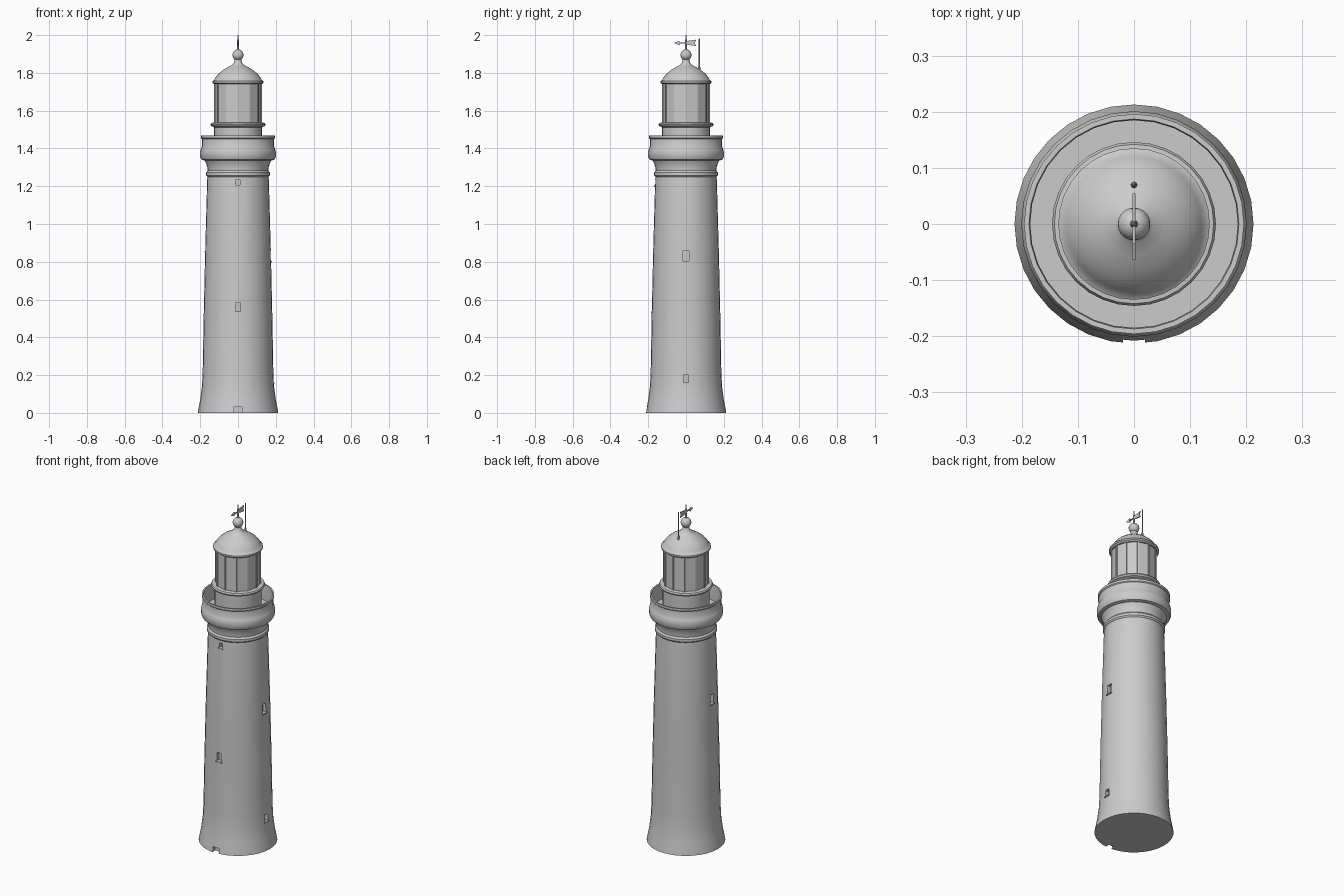
import bpy, bmesh, math
from mathutils import Matrix, Vector

cube = bpy.data.objects.get("Cube")
if cube:
    bpy.data.objects.remove(cube, do_unlink=True)

stone = bpy.data.materials.new("grey_stone")
stone.use_nodes = True
GREY = (0.6, 0.6, 0.6, 1)
stone.diffuse_color = GREY
stone.node_tree.nodes["Principled BSDF"].inputs["Base Color"].default_value = GREY


def finish(name, bm, smooth=False):
    bmesh.ops.recalc_face_normals(bm, faces=bm.faces)
    mesh = bpy.data.meshes.new(name)
    bm.to_mesh(mesh)
    bm.free()
    mesh.materials.append(stone)
    obj = bpy.data.objects.new(name, mesh)
    bpy.context.collection.objects.link(obj)
    if smooth:
        shade(obj)
    return obj


def shade(obj):
    bpy.ops.object.select_all(action='DESELECT')
    obj.select_set(True)
    bpy.context.view_layer.objects.active = obj
    bpy.ops.object.shade_smooth_by_angle(angle=math.radians(32))


def lathe(name, profile, sides=32, smooth=True):
    """Spin a list of (radius, height) points around the z axis."""
    bm = bmesh.new()
    verts = [bm.verts.new((0, -r, z)) for r, z in profile]
    edges = [bm.edges.new(pair) for pair in zip(verts, verts[1:])]
    bmesh.ops.spin(bm, geom=verts + edges, cent=(0, 0, 0), axis=(0, 0, 1),
                   angle=math.tau, steps=sides, use_duplicate=False)
    bmesh.ops.remove_doubles(bm, verts=bm.verts, dist=0.0005)
    return finish(name, bm, smooth)


def box(bm, centre, size, turn=0):
    m = (Matrix.Rotation(turn, 4, 'Z') @ Matrix.Translation(centre)
         @ Matrix.Diagonal((*size, 1)))
    bmesh.ops.create_cube(bm, size=1, matrix=m)


# Tapering tower with flared foot and neck mouldings
tower = lathe("tower", [
    (0, 0), (0.213, 0), (0.211, 0.015), (0.2, 0.07), (0.191, 0.14), (0.187, 0.22),
    (0.182, 0.5), (0.174, 0.85), (0.163, 1.24), (0.162, 1.25), (0.169, 1.258),
    (0.169, 1.272), (0.161, 1.282), (0.162, 1.3), (0.17, 1.325), (0.177, 1.338),
    (0, 1.338)])

# Window recesses: turn (0 = front, quarter = left), height, wall radius, width, tall
quarter = math.pi / 2
windows = [(0, 1.22, 0.163, 0.02, 0.03), (0, 0.56, 0.18, 0.028, 0.05),
           (0, 0.015, 0.207, 0.04, 0.03), (quarter, 0.83, 0.174, 0.03, 0.055),
           (quarter, 0.18, 0.188, 0.028, 0.04), (-quarter, 0.885, 0.172, 0.03, 0.055)]
cut = bmesh.new()
sills = bmesh.new()
for turn, z, r, w, h in windows:
    box(cut, (0, -r, z), (w, 0.04, h), turn)
    if z > 0.1:
        box(sills, (0, -r, z - h / 2 - 0.003), (w + 0.01, 0.012, 0.007), turn)
cutter = finish("window_cutter", cut)
cutter.hide_render = True
finish("window_sills", sills)
mod = tower.modifiers.new("recesses", 'BOOLEAN')
mod.operation = 'DIFFERENCE'
mod.solver = 'EXACT'
mod.object = cutter
bpy.context.view_layer.objects.active = tower
bpy.ops.object.modifier_apply(modifier=mod.name)
bpy.data.objects.remove(cutter, do_unlink=True)
shade(tower)

# Gallery with bulging cornice and hollow parapet
lathe("gallery", [
    (0, 1.336), (0.178, 1.336), (0.193, 1.341), (0.2, 1.355), (0.201, 1.38),
    (0.196, 1.4), (0.191, 1.408), (0.191, 1.45), (0.196, 1.455), (0.196, 1.468),
    (0.187, 1.468), (0.185, 1.45), (0.185, 1.375), (0, 1.375)])

# Lantern base wall and its walkway ring
lathe("lantern_base", [
    (0, 1.37), (0.126, 1.37), (0.126, 1.512), (0.142, 1.518), (0.146, 1.526),
    (0.142, 1.535), (0.126, 1.537), (0, 1.537)])

# Twelve sided lantern room with glazing bars
SIDES = 12
lathe("lantern_room", [(0, 1.535), (0.122, 1.535), (0.122, 1.755), (0, 1.755)],
      SIDES, smooth=False)
bars = bmesh.new()
for i in range(SIDES):
    box(bars, (0, -0.121, 1.645), (0.008, 0.01, 0.22), math.tau * i / SIDES)
finish("lantern_bars", bars)

# Bell shaped roof with eave
lathe("dome_roof", [
    (0, 1.74), (0.126, 1.74), (0.135, 1.747), (0.135, 1.756), (0.127, 1.761),
    (0.12, 1.775), (0.104, 1.795), (0.082, 1.813), (0.056, 1.829), (0.034, 1.841),
    (0.022, 1.853), (0.018, 1.87), (0, 1.875)])

# Ball finial and tapering spike
ball = bmesh.new()
bmesh.ops.create_uvsphere(ball, u_segments=20, v_segments=12, radius=0.029,
                          matrix=Matrix.Translation((0, 0, 1.895)))
finish("ball_finial", ball, True)
lathe("spike", [(0, 1.91), (0.008, 1.915), (0.005, 1.94), (0.005, 1.965),
                (0.002, 2), (0, 2)], 8)

# Weather vane: shaft, pointed head and split tail
vane = bmesh.new()
box(vane, (0, -0.005, 1.958), (0.006, 0.1, 0.006))
for outline in ([(-0.064, 1.958), (-0.035, 1.97), (-0.035, 1.946)],
                [(0, 1.968), (0.054, 1.976), (0.046, 1.958), (0.054, 1.942), (0, 1.95)]):
    face = vane.faces.new([vane.verts.new((-0.003, y, z)) for y, z in outline])
    side = bmesh.ops.extrude_face_region(vane, geom=[face])["geom"]
    bmesh.ops.translate(vane, vec=Vector((0.006, 0, 0)),
                        verts=[v for v in side if isinstance(v, bmesh.types.BMVert)])
finish("weather_vane", vane)

# Lightning rod standing on the back of the roof
rod = lathe("lightning_rod", [(0, 1.8), (0.006, 1.8), (0.006, 1.83), (0.003, 1.84),
                              (0.003, 1.98), (0, 1.984)], 8)
rod.location.y = 0.07
